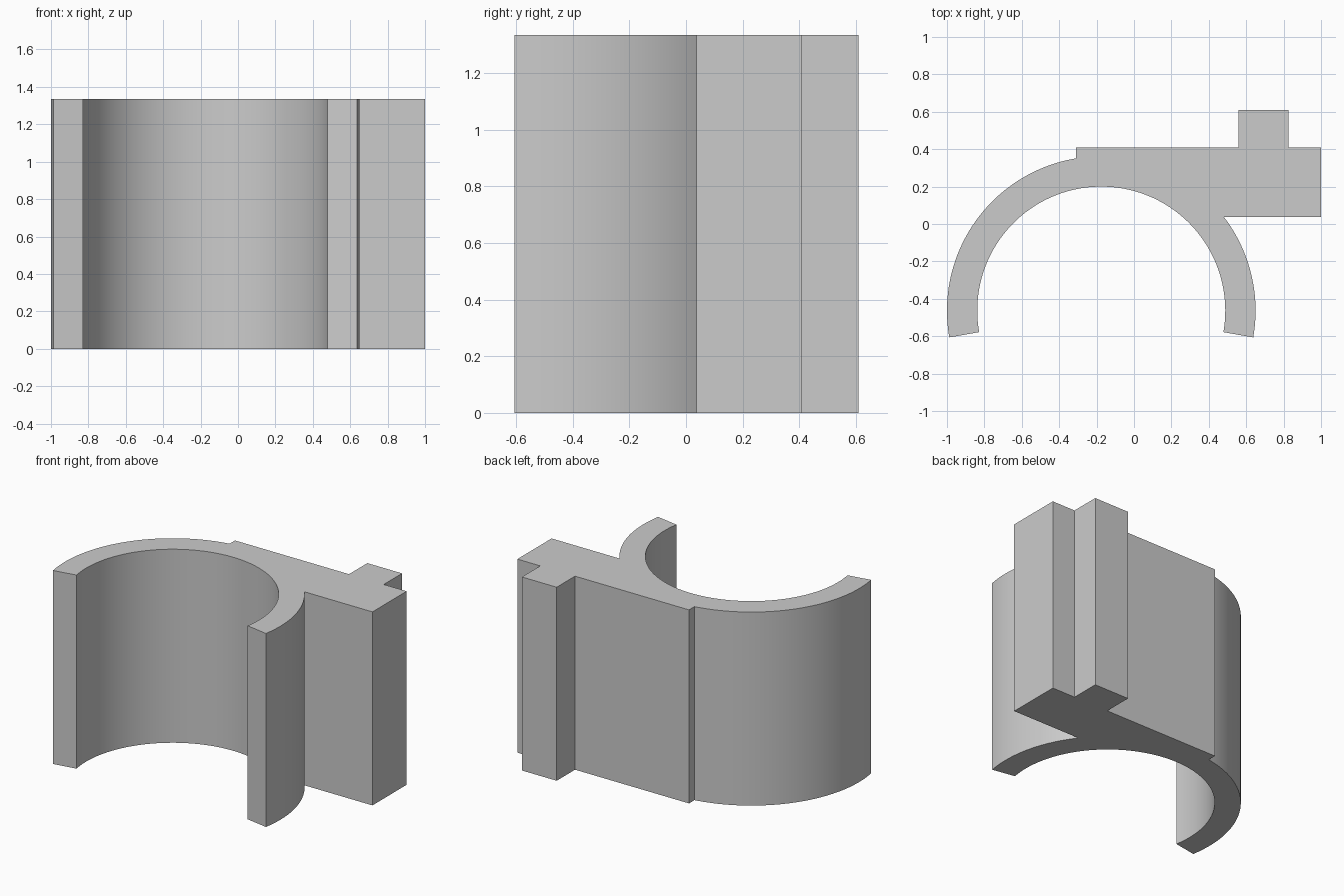
import bpy, bmesh
from math import radians, degrees, asin, acos, cos, sin

cube = bpy.data.objects.get("Cube")
if cube:
    bpy.data.objects.remove(cube, do_unlink=True)

HEIGHT = 1.335
CX, CY = -0.175, -0.463           # clip centre
R_OUT, R_IN = 0.825, 0.663
BAR_FRONT, BAR_BACK, BAR_LEFT = 0.037, 0.41, -0.31


def arc(radius, start, end, steps):
    """Points along an arc about the clip centre, in degrees."""
    angles = [radians(start + (end - start) * i / steps) for i in range(steps + 1)]
    return [(CX + radius * cos(a), CY + radius * sin(a)) for a in angles]


# Profile: open ring clip joined to a straight bar with a square rib
meet_front = degrees(asin((BAR_FRONT - CY) / R_OUT))
meet_back = degrees(acos((BAR_LEFT - CX) / R_OUT))
profile = arc(R_OUT, -10, meet_front, 24)
profile += [(1, BAR_FRONT), (1, BAR_BACK),
            (0.825, BAR_BACK), (0.825, 0.61), (0.56, 0.61), (0.56, BAR_BACK),
            (BAR_LEFT, BAR_BACK)]
profile += arc(R_OUT, meet_back, 190, 44)
profile += arc(R_IN, 190, -10, 96)

# Extrude the profile upward
bm = bmesh.new()
base = bm.faces.new([bm.verts.new((x, y, 0)) for x, y in profile])
top = bmesh.ops.extrude_face_region(bm, geom=[base], use_keep_orig=True)["geom"]
bmesh.ops.translate(bm, vec=(0, 0, HEIGHT),
                    verts=[g for g in top if isinstance(g, bmesh.types.BMVert)])
bmesh.ops.recalc_face_normals(bm, faces=bm.faces)
mesh = bpy.data.meshes.new("clip_bracket")
bm.to_mesh(mesh)
bm.free()
clip = bpy.data.objects.new("clip_bracket", mesh)
bpy.context.collection.objects.link(clip)

# Plain grey material
grey = bpy.data.materials.new("plain_grey")
grey.use_nodes = True
colour = (0.6, 0.6, 0.6, 1)
grey.diffuse_color = colour
grey.node_tree.nodes["Principled BSDF"].inputs["Base Color"].default_value = colour
mesh.materials.append(grey)

# Smooth the curved walls, keep corners sharp
bpy.ops.object.select_all(action="DESELECT")
clip.select_set(True)
bpy.context.view_layer.objects.active = clip
bpy.ops.object.shade_smooth_by_angle(angle=radians(25))
